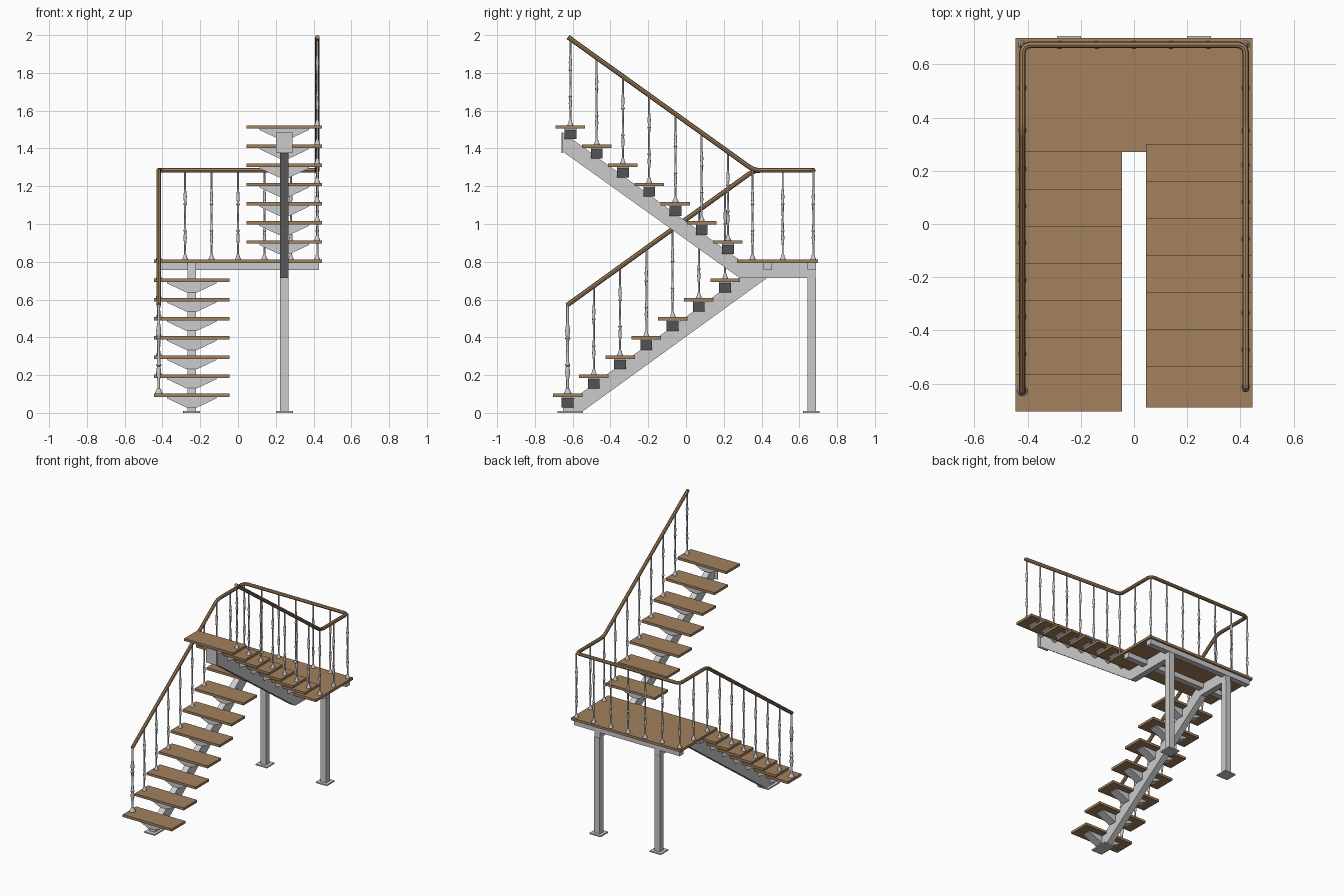
import bpy, bmesh, math
from mathutils import Vector

if "Cube" in bpy.data.objects:
    bpy.data.objects.remove(bpy.data.objects["Cube"])

wood = bpy.data.materials.new("wood")
wood.diffuse_color = (0.36, 0.22, 0.11, 1)
wood.use_nodes = True
wood.node_tree.nodes["Principled BSDF"].inputs["Base Color"].default_value = wood.diffuse_color

RISE, RUN = 0.1015, 0.139      # one step
THICK = 0.018                  # tread thickness
CX = 0.245                     # flight centre line
RAIL_X, RAIL_Y, RAIL_H = 0.42, 0.674, 0.472


def finish(name, bm, mat=None):
    bmesh.ops.recalc_face_normals(bm, faces=bm.faces)
    me = bpy.data.meshes.new(name)
    bm.to_mesh(me)
    bm.free()
    ob = bpy.data.objects.new(name, me)
    bpy.context.collection.objects.link(ob)
    if mat:
        me.materials.append(mat)
    return ob


def box(name, x0, x1, y0, y1, z0, z1, mat=None):
    return prism(name, [(x0, y0), (x1, y0), (x1, y1), (x0, y1)], "z", z0, z1, mat)


def prism(name, pts, axis, a, b, mat=None):
    """Extrude a 2D outline along an axis from a to b."""
    place = {"x": lambda p, d: (d, p[0], p[1]),
             "y": lambda p, d: (p[0], d, p[1]),
             "z": lambda p, d: (p[0], p[1], d)}[axis]
    bm = bmesh.new()
    lo = [bm.verts.new(place(p, a)) for p in pts]
    hi = [bm.verts.new(place(p, b)) for p in pts]
    bm.faces.new(lo)
    bm.faces.new(hi[::-1])
    n = len(pts)
    for i in range(n):
        bm.faces.new((lo[i], hi[i], hi[(i + 1) % n], lo[(i + 1) % n]))
    return finish(name, bm, mat)


def smooth(ob, angle=40):
    bpy.ops.object.select_all(action="DESELECT")
    ob.select_set(True)
    bpy.context.view_layer.objects.active = ob
    bpy.ops.object.shade_smooth_by_angle(angle=math.radians(angle))


def lathe(name, prof, sides=12):
    bm = bmesh.new()
    rings = [[bm.verts.new((r * math.cos(2 * math.pi * i / sides),
                            r * math.sin(2 * math.pi * i / sides), z))
              for i in range(sides)] for r, z in prof]
    for lo, hi in zip(rings, rings[1:]):
        for i in range(sides):
            j = (i + 1) % sides
            bm.faces.new((lo[i], lo[j], hi[j], hi[i]))
    bm.faces.new(rings[0])
    bm.faces.new(rings[-1])
    ob = finish(name, bm)
    smooth(ob)
    return ob


# Treads with tapered brackets for both flights
lower = [(-CX, -0.627 + RUN * i, RISE * (i + 1)) for i in range(7)]
upper = [(CX, 0.222 - RUN * i, RISE * (i + 9)) for i in range(7)]
for label, steps in (("lower", lower), ("upper", upper)):
    for x, y, z in steps:
        box(label + "_tread", x - 0.2, x + 0.2, y - 0.078, y + 0.078, z - THICK, z, wood)
        b = z - THICK
        prism(label + "_bracket",
              [(x - 0.132, b), (x - 0.132, b - 0.006), (x - 0.028, b - 0.055),
               (x + 0.028, b - 0.055), (x + 0.132, b - 0.006), (x + 0.132, b)],
              "y", y - 0.031, y + 0.031)

# Landing and its cross beams
TOP = RISE * 8
box("landing", -0.445, 0.445, 0.27, 0.70, TOP - THICK, TOP, wood)
for y in (0.433, 0.665):
    box("landing_cross_beam", -0.43, 0.43, y - 0.022, y + 0.022, 0.757, TOP - THICK)

# Central stringers, each bending into a level landing beam
W = 0.0225
prism("lower_stringer",
      [(-0.65, 0.008), (-0.547, 0.008), (0.43, 0.715), (0.685, 0.715),
       (0.685, 0.794), (0.39, 0.794), (-0.65, 0.035)], "x", -CX - W, -CX + W)
prism("upper_stringer",
      [(0.685, 0.794), (0.685, 0.715), (0.283, 0.715), (-0.652, 1.383),
       (-0.652, 1.485), (0.305, 0.794)], "x", CX - W, CX + W)
box("top_mount_plate", CX - 0.043, CX + 0.043, -0.66, -0.652, 1.377, 1.485)
box("foot_plate", -CX - 0.043, -CX + 0.043, -0.68, -0.545, 0, 0.009)

# Posts with base plates
for x in (-CX, CX):
    box("landing_post", x - W, x + W, 0.642, 0.687, 0.008, 0.716)
    box("post_base_plate", x - 0.045, x + 0.045, 0.62, 0.708, 0, 0.009)

# Turned balusters: one per tread and around the landing
profile = [(0.015, 0), (0.015, 0.006), (0.010, 0.012), (0.009, 0.022), (0.005, 0.028),
           (0.005, 0.075), (0.009, 0.115), (0.006, 0.145), (0.010, 0.152), (0.006, 0.160),
           (0.005, 0.225), (0.006, 0.285), (0.010, 0.293), (0.006, 0.301), (0.009, 0.332),
           (0.005, 0.375), (0.005, RAIL_H)]
spots = [(-RAIL_X, y, z) for _, y, z in lower[1:]] + [(RAIL_X, y, z) for _, y, z in upper]
spots += [(s * RAIL_X, y, TOP) for s in (-1, 1) for y in (0.352, 0.512)]
spots += [(0.14 * i, RAIL_Y, TOP) for i in range(-3, 4)]
first = lathe("baluster", profile)
first.location = spots[0]
for p in spots[1:]:
    ob = first.copy()
    ob.location = p
    bpy.context.collection.objects.link(ob)

# Thicker starting newel
newel = lathe("newel", [(min(0.02, r * 1.5), z) for r, z in profile])
newel.location = (-RAIL_X, lower[0][1], lower[0][2])


def rounded(pts, radius, n=6):
    """Path with every inner corner replaced by a short arc."""
    out = [pts[0]]
    for a, p, b in zip(pts, pts[1:], pts[2:]):
        s, e = p + (a - p).normalized() * radius, p + (b - p).normalized() * radius
        for i in range(n + 1):
            t = i / n
            out.append(s * (1 - t) ** 2 + p * 2 * t * (1 - t) + e * t * t)
    return out + [pts[-1]]


# Continuous handrail
zl = TOP + RAIL_H
path = rounded([Vector(p) for p in (
    (-RAIL_X, -0.63, 0.57), (-RAIL_X, 0.36, zl), (-RAIL_X, RAIL_Y, zl),
    (RAIL_X, RAIL_Y, zl), (RAIL_X, 0.36, zl), (RAIL_X, -0.625, 1.99))], 0.035)
cu = bpy.data.curves.new("handrail", "CURVE")
cu.dimensions = "3D"
cu.bevel_depth = 0.0125
cu.bevel_resolution = 2
cu.use_fill_caps = True
sp = cu.splines.new("POLY")
sp.points.add(len(path) - 1)
for pt, co in zip(sp.points, path):
    pt.co = (*co, 1)
rail = bpy.data.objects.new("handrail", cu)
bpy.context.collection.objects.link(rail)
cu.materials.append(wood)
bpy.ops.object.select_all(action="DESELECT")
rail.select_set(True)
bpy.context.view_layer.objects.active = rail
bpy.ops.object.convert(target="MESH")
smooth(bpy.context.view_layer.objects.active)
